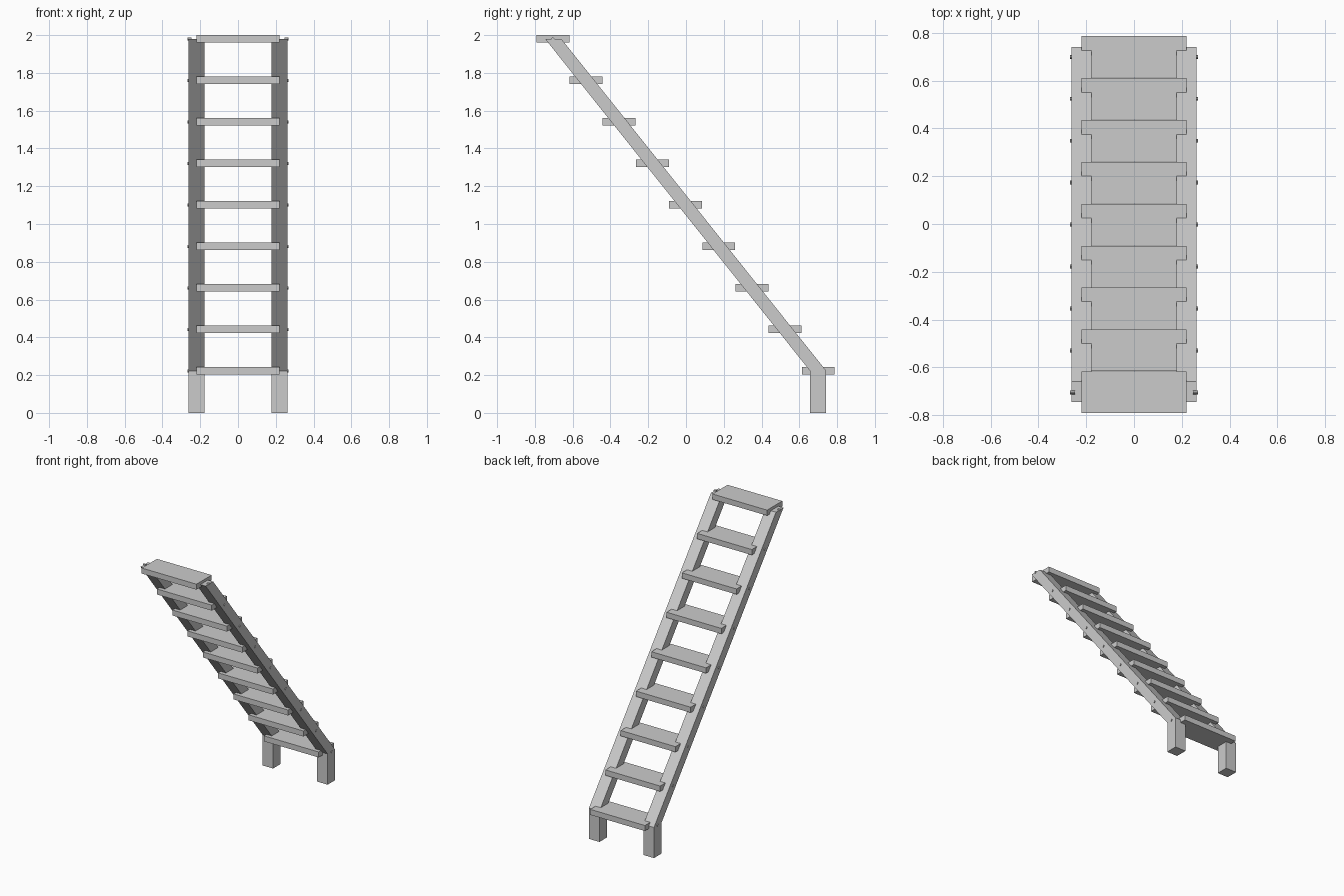
import bpy
import bmesh
from mathutils import Matrix

cube = bpy.data.objects.get("Cube")
if cube:
    bpy.data.objects.remove(cube, do_unlink=True)

# Single plain grey
grey = bpy.data.materials.new("plain_grey")
grey.use_nodes = True
colour = (0.6, 0.6, 0.6, 1)
grey.diffuse_color = colour
grey.node_tree.nodes["Principled BSDF"].inputs["Base Color"].default_value = colour

STEPS = 9
RAIL_IN, RAIL_OUT = 0.177, 0.262
FIRST = (0.70, 0.223)   # y, z centre of the lowest tread
LAST = (-0.705, 1.98)   # y, z centre of the highest tread


def finish(name, bm):
    bmesh.ops.recalc_face_normals(bm, faces=bm.faces)
    mesh = bpy.data.meshes.new(name)
    bm.to_mesh(mesh)
    bm.free()
    mesh.materials.append(grey)
    obj = bpy.data.objects.new(name, mesh)
    bpy.context.collection.objects.link(obj)
    return obj


def rail(name, side):
    # Foot post and sloping beam share one side profile
    profile = [(0.656, 0), (0.742, 0), (0.742, 0.223),
               (-0.66, 1.98), (-0.746, 1.98), (0.656, 0.223)]
    bm = bmesh.new()
    face = bm.faces.new([bm.verts.new((side * RAIL_IN, y, z)) for y, z in profile])
    ext = bmesh.ops.extrude_face_region(bm, geom=[face])
    verts = [v for v in ext["geom"] if isinstance(v, bmesh.types.BMVert)]
    bmesh.ops.translate(bm, verts=verts, vec=(side * (RAIL_OUT - RAIL_IN), 0, 0))
    finish(name, bm)


def tread(name, y, z):
    bm = bmesh.new()
    size = Matrix.Diagonal((0.44, 0.174, 0.04, 1))
    bmesh.ops.create_cube(bm, size=1, matrix=Matrix.Translation((0, y, z)) @ size)
    finish(name, bm)


def peg(name, side, y, z):
    # Small pin showing on the outer face of a rail
    bm = bmesh.new()
    place = Matrix.Translation((side * (RAIL_OUT - 0.005), y, z))
    bmesh.ops.create_cone(bm, cap_ends=True, segments=8, radius1=0.008, radius2=0.008,
                          depth=0.02, matrix=place @ Matrix.Rotation(1.5708, 4, "Y"))
    finish(name, bm)


for label, side in (("left", 1), ("right", -1)):
    rail(label + "_rail", side)

for i in range(STEPS):
    t = i / (STEPS - 1)
    y, z = (a + (b - a) * t for a, b in zip(FIRST, LAST))
    tread(f"tread_{i + 1}", y, z)
    for label, side in (("left", 1), ("right", -1)):
        peg(f"{label}_peg_{i + 1}", side, y, z)
